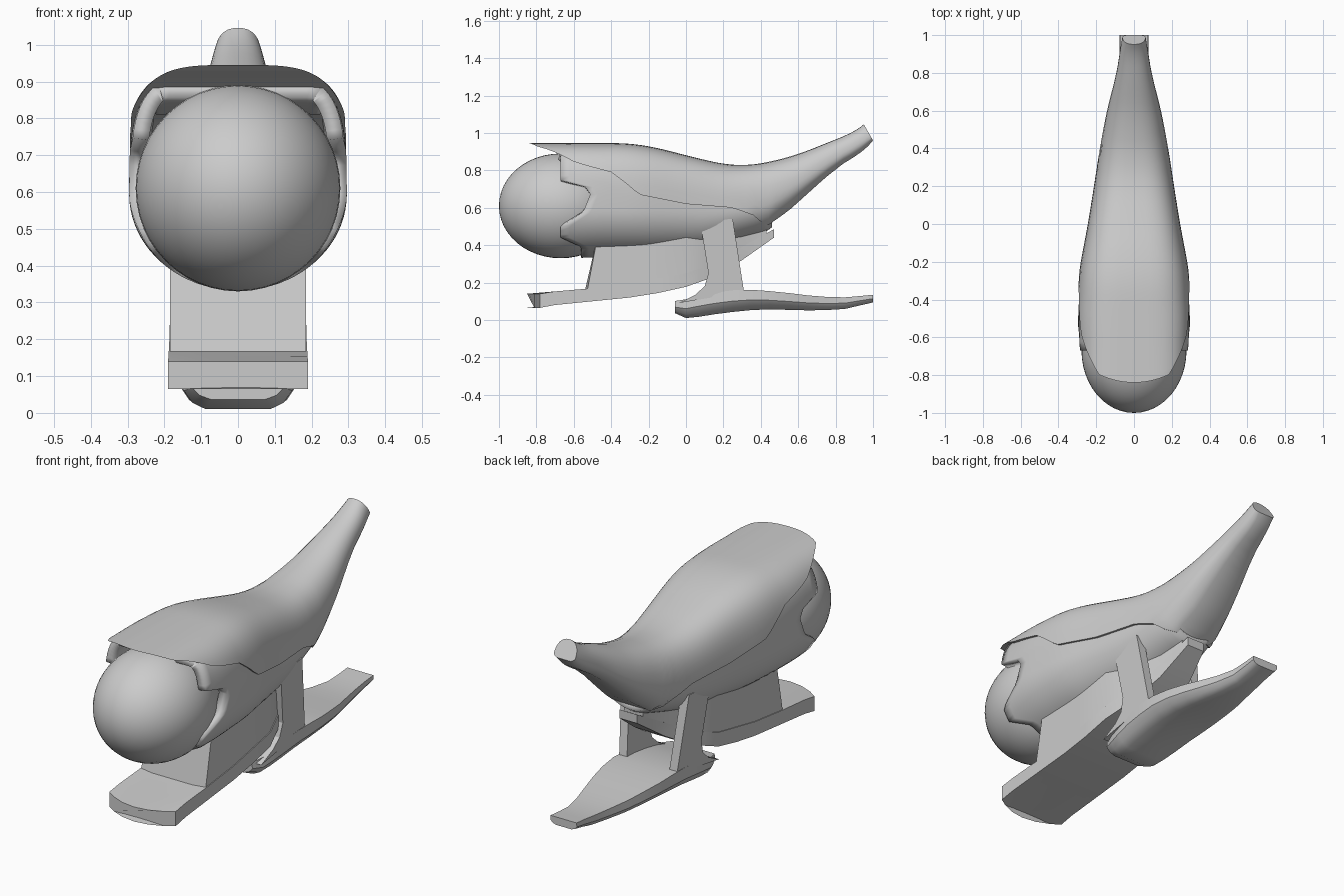
import bpy, bmesh, math

if "Cube" in bpy.data.objects:
    bpy.data.objects.remove(bpy.data.objects["Cube"])


def lerp(tab, v):
    if v <= tab[0][0]:
        return tab[0][1]
    for (a, p), (b, q) in zip(tab, tab[1:]):
        if v <= b:
            return p + (q - p) * (v - a) / (b - a)
    return tab[-1][1]


def soft(tab, v, r=0.07):
    return sum(lerp(tab, v + r * k / 3) for k in range(-3, 4)) / 7


def finish(name, bm, angle=35):
    bmesh.ops.recalc_face_normals(bm, faces=bm.faces)
    me = bpy.data.meshes.new(name)
    bm.to_mesh(me)
    bm.free()
    ob = bpy.data.objects.new(name, me)
    bpy.context.collection.objects.link(ob)
    bpy.ops.object.select_all(action='DESELECT')
    ob.select_set(True)
    bpy.context.view_layer.objects.active = ob
    bpy.ops.object.shade_smooth_by_angle(angle=math.radians(angle))
    return ob


def loft(name, rings, closed=True, caps=True, angle=35):
    bm = bmesh.new()
    vs = [[bm.verts.new(p) for p in r] for r in rings]
    n = len(rings[0])
    for a, b in zip(vs, vs[1:]):
        for i in range(n if closed else n - 1):
            j = (i + 1) % n
            bm.faces.new((a[i], a[j], b[j], b[i]))
    if caps:
        bm.faces.new(vs[0])
        bm.faces.new(vs[-1])
    return finish(name, bm, angle)


# Shared hull profiles along y
TOP = [(-1, .945), (-.3, .945), (-.15, .92), (0, .88), (.2, .832), (.33, .825),
       (.45, .845), (.6, .885), (.8, .965), (.96, 1.03), (1.2, 1.125)]
WIDE = [(-1, .285), (-.67, .29), (-.5, .298), (-.25, .28), (0, .232), (.2, .2),
        (.4, .17), (.6, .132), (.8, .08), (1, .048), (1.2, .03)]
MID = [(-.84, .6), (.2, .58), (.4, .61), (.6, .72), (.8, .86), (1, .99)]
BOT = [(-.67, .33), (-.2, .34), (.1, .365), (.43, .47), (.55, .57), (.75, .755), (1, .955)]
EDGE = [(-.84, .928), (-.78, .91), (-.67, .87), (-.55, .83), (-.4, .79), (-.32, .73),
        (-.25, .67), (0, .62), (.25, .6), (.36, .56), (.43, .5), (.55, .585),
        (.75, .765), (1, .96)]
POWER = [(-.84, 3.7), (0, 3.2), (.6, 2.3)]


def hull(y, a, grow=0.0):
    """Point on the hull section at y for angle a (0 = side, 90 deg = top)."""
    w, m = soft(WIDE, y) + grow, soft(MID, y)
    c, s = max(math.cos(a), 0), math.sin(a)
    if s >= 0:
        n = lerp(POWER, y)
        return w * c ** (2 / n), m + (soft(TOP, y) - .012 + grow - m) * s ** (2 / n)
    return w * c, m + (m - lerp(BOT, y)) * s


# Upper cowl with front brim and upswept tail
rings = []
for k in range(47):
    y = -.84 + 1.84 * k / 46
    m, e, n = soft(MID, y), lerp(EDGE, y), lerp(POWER, y)
    if e >= m:
        a0 = math.asin(min(1, (e - m) / (soft(TOP, y) - m)) ** (n / 2))
    else:
        a0 = -math.asin(min(.93, (m - e) / (m - lerp(BOT, y))))
    half = [hull(y, a0 + (math.pi / 2 - a0) * i / 12, .012) for i in range(13)]
    ring = half + [(-x, z) for x, z in half[-2::-1]]
    out = []
    for x, z in ring:
        brim = .05 * (x / .2) ** 2 * max(0, (-.6 - y) / .24)
        tail = -.04 * (z - .96) / .07 * max(0, (y - .85) / .15)
        out.append((x, y + brim + tail, z))
    rings.append(out)
loft("upper_cowl", rings)

# Lower body shell with notched front edge
FRONT = [(.39, -.56), (.44, -.67), (.5, -.67), (.57, -.56), (.66, -.5),
         (.715, -.54), (.725, -.67)]
rings = []
for k in range(25):
    ring = []
    for i in range(80):
        a = 2 * math.pi * i / 80 - math.pi / 2
        side = 1 if i < 40 else -1
        b = a if a <= math.pi / 2 else math.pi - a
        f = lerp(FRONT, hull(-.6, b)[1])
        y = f + (.46 - f) * k / 24
        x, z = hull(y, b)
        top_limit = lerp(EDGE, y) + .03
        ring.append((side * x, y, min(z, top_limit) if y < -.5 else z))
    rings.append(ring)
body = loft("body_shell", rings, caps=False)
mod = body.modifiers.new("thickness", 'SOLIDIFY')
mod.thickness, mod.offset = .045, -1

# Rounded nose
bm = bmesh.new()
bmesh.ops.create_uvsphere(bm, u_segments=48, v_segments=24, radius=1)
for v in bm.verts:
    v.co = (v.co.x * .278, v.co.z * .33 - .67, v.co.y * .28 + .61)
finish("nose_dome", bm, 60)


# Front ski: wide plate, tapering as it sweeps up at the back
def ski_z(y):
    top = [(-.85, .14), (-.47, .172), (-.3, .192), (0, .25), (.15, .3), (.3, .39), (.47, .485)]
    low = [(-.85, .065), (-.3, .12), (-.05, .16), (.15, .23), (.3, .32), (.47, .44)]
    return lerp(low, y), lerp(top, y)


SKI_W = [(-.85, .19), (0, .185), (.15, .14), (.3, .085), (.47, .05)]
rings = []
for y in (-.85, -.7, -.5, -.3, -.15, 0, .08, .15, .22, .3, .38, .47):
    low, top = ski_z(y)
    w = lerp(SKI_W, y)
    xs = [w * t for t in (-1, -.75, -.4, 0, .4, .75, 1)]
    bow = .07 if y == -.85 else 0
    rings.append([(x, y + bow * (x / w) ** 2, low) for x in xs]
                 + [(x, y + bow * (x / w) ** 2, top) for x in xs[::-1]])
loft("front_ski", rings, angle=30)

# Pylon joining ski and body
rings = []
for y in (-.53, -.4, -.2, 0, .1, .2, .3, .43):
    w = lerp(SKI_W, y) - .004
    slant = .06 if y == -.53 else 0
    z0 = ski_z(y)[1] - .02
    xs = [w * t for t in (-1, -.6, 0, .6, 1)]
    rings.append([(x, y - (.02 * (1 - (x / w) ** 2) if slant else 0), z0) for x in xs]
                 + [(x, y + slant, .46 if y < .2 else .52) for x in xs[::-1]])
loft("pylon", rings, angle=30)

# Rear ski with chamfered hull
R_TOP = [(-.06, .1), (0, .11), (.1, .14), (.3, .165), (.5, .15), (.7, .125), (.85, .12), (1, .135)]
R_LOW = [(-.06, .04), (0, .006), (.2, .038), (.4, .058), (.7, .05), (.85, .058), (1, .095)]
R_WIDE = [(-.06, .12), (0, .15), (.15, .168), (.4, .175), (.6, .14), (.75, .1), (.87, .076), (1, .076)]
rings = []
for y in (-.06, 0, .07, .15, .25, .35, .45, .55, .65, .75, .85, .93, 1):
    t, b, w = soft(R_TOP, y, .02), soft(R_LOW, y, .02), soft(R_WIDE, y, .03)
    half = [(.6 * w, b), (.85 * w, b + .18 * (t - b)), (w, b + .5 * (t - b)), (w * .98, t)]
    ring = half + [(-x, z) for x, z in half[::-1]]
    rings.append([(x, y, z) for x, z in ring])
loft("rear_ski", rings, angle=32)

# Pair of leaning struts, flared at the foot
STRUT = [(.075, .53), (.25, .54), (.31, .15), (-.04, .09), (.05, .135), (.1, .18), (.12, .25)]
for s, side in ((1, "right"), (-1, "left")):
    rings = []
    for inner in (0, .045):
        rings.append([(s * (.162 + .07 * (z - .1) - inner), y, z) for y, z in STRUT])
    loft("strut_" + side, rings, angle=20)
